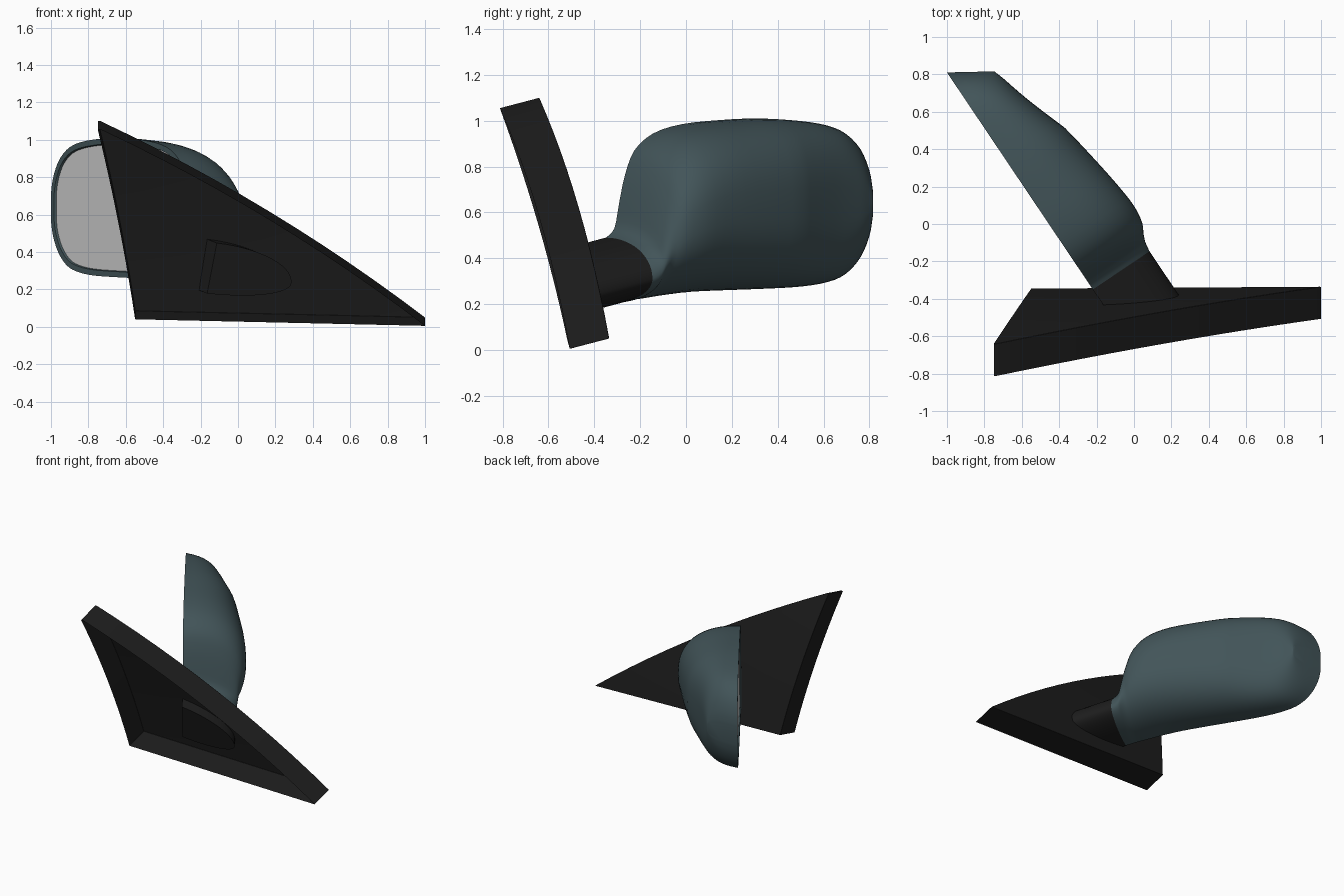
import bpy, bmesh, math
from mathutils import Vector

if "Cube" in bpy.data.objects:
    bpy.data.objects.remove(bpy.data.objects["Cube"])

P0 = Vector((-0.22, -0.35, 0))        # foot of the glass plane
D = Vector((-0.558, 0.83, 0))         # along the glass
N = Vector((0.83, 0.558, 0))          # depth behind the glass
M = 28                                # points around a section


def material(name, rgb):
    m = bpy.data.materials.new(name)
    m.diffuse_color = (*rgb, 1)
    m.use_nodes = True
    m.node_tree.nodes["Principled BSDF"].inputs["Base Color"].default_value = m.diffuse_color
    return m


def finish(bm, name, mat=None, angle=40, recalc=True):
    if recalc:
        bmesh.ops.recalc_face_normals(bm, faces=bm.faces)
    me = bpy.data.meshes.new(name)
    bm.to_mesh(me)
    bm.free()
    ob = bpy.data.objects.new(name, me)
    bpy.context.collection.objects.link(ob)
    if mat:
        me.materials.append(mat)
    bpy.ops.object.select_all(action='DESELECT')
    ob.select_set(True)
    bpy.context.view_layer.objects.active = ob
    bpy.ops.object.shade_smooth_by_angle(angle=math.radians(angle))
    return ob


def section(s, W, lo, hi, tip, e):
    # D-shaped section, flat on the glass side
    k = 0.64 * max(0, (s - 0.8) / 0.598)
    pts = []
    for i in range(M + 1):
        t = math.pi * (0.5 - i / M)
        w = W * max(0, math.cos(t)) ** e
        sn = math.sin(t)
        z = tip + abs(sn) ** e * ((hi - tip) if sn > 0 else (lo - tip))
        pts.append(P0 + D * (s - k * w) + N * w + Vector((0, 0, z)))
    return pts


def spline(rows, n):
    out = []
    for i in range(len(rows) - 1):
        a, b, c, d = (rows[min(max(j, 0), len(rows) - 1)] for j in range(i - 1, i + 3))
        for q in range(n):
            t = q / n
            out.append([0.5 * (2 * y + (z - x) * t + (2 * x - 5 * y + 4 * z - w) * t * t
                               + (3 * y - x - 3 * z + w) * t ** 3)
                        for x, y, z, w in zip(a, b, c, d)])
    return out + [rows[-1]]


def loft(bm, rings):
    vs = [[bm.verts.new(p) for p in r] for r in rings]
    for a, b in zip(vs, vs[1:]):
        for i in range(M):
            bm.faces.new((a[i], a[i + 1], b[i + 1], b[i]))
    return vs


teal = material("housing_paint", (0.055, 0.09, 0.1))
black = material("black_plastic", (0.012, 0.012, 0.012))

# Housing: position along glass, depth, bottom, top, deepest height, roundness
table = [
    (0.00, .365, .20, .49, .31, 1.0),
    (0.045, .372, .207, .53, .34, .97),
    (0.07, .38, .212, .64, .40, .93),
    (0.10, .393, .217, .76, .47, .90),
    (0.15, .418, .223, .87, .53, .87),
    (0.25, .432, .237, .945, .58, .84),
    (0.40, .420, .252, .985, .62, .82),
    (0.60, .392, .26, 1.003, .63, .80),
    (0.80, .358, .266, 1.01, .64, .78),
    (1.00, .312, .275, 1.0, .64, .75),
    (1.15, .275, .295, .98, .64, .72),
    (1.25, .252, .33, .945, .64, .70),
    (1.33, .234, .40, .88, .64, .68),
    (1.38, .219, .49, .79, .64, .65),
    (1.398, .214, .57, .71, .64, .60),
]
STEP = 3
bm = bmesh.new()
vs = loft(bm, [section(*r) for r in spline(table, STEP)])
bm.faces.new(vs[-1])
start = 2 * STEP
for a, b in zip(vs[:start], vs[1:start + 1]):
    bm.faces.new((a[0], b[0], b[-1], a[-1]))
opening = bm.faces.new([r[0] for r in vs[start:]] + [r[-1] for r in reversed(vs[start:])])
bmesh.ops.recalc_face_normals(bm, faces=bm.faces)
# Rim and shallow recess around the glass
bmesh.ops.inset_individual(bm, faces=[opening], thickness=0.03)
bmesh.ops.inset_individual(bm, faces=[opening], thickness=0.004, depth=-0.012)
glass_pts = [v.co.copy() for v in opening.verts]
bmesh.ops.delete(bm, geom=[opening], context='FACES_ONLY')
finish(bm, "mirror_housing", teal)

# Mirror glass
bm = bmesh.new()
bm.faces.new([bm.verts.new(p) for p in glass_pts])
bm.normal_update()
for f in bm.faces:
    if f.normal.dot(N) > 0:
        f.normal_flip()
finish(bm, "mirror_glass", recalc=False)

# Arm: joint section swept down through the mounting plate
run = Vector((0.558, -0.83, -0.22))
joint = section(*table[0])
end = [p + run * ((p.y + .395 + .286 * (p.z - .05)) / .893) for p in joint]
bm = bmesh.new()
vs = loft(bm, [joint, end])
bm.faces.new((vs[0][0], vs[1][0], vs[1][-1], vs[0][-1]))
bm.faces.new(vs[1])
finish(bm, "mirror_arm", black)

# Mounting plate: curved triangular face with a flange, open on the inner side
A, A2 = Vector((-0.75, -0.64, 1.10)), Vector((-0.735, -0.64, 1.10))
B, C = Vector((-0.55, -0.345, 0.085)), Vector((1.0, -0.335, 0.05))
ROWS, COLS = 12, 4
bm = bmesh.new()
grid = []
for r in range(ROWS + 1):
    t = r / ROWS
    q = 4 * t * (1 - t)
    left = B.lerp(A, t) + Vector((.012, .02, 0)) * q
    right = C.lerp(A2, t) + Vector((.03, .02, .045)) * q
    grid.append([bm.verts.new(left.lerp(right, c / COLS)) for c in range(COLS + 1)])
for a, b in zip(grid, grid[1:]):
    for c in range(COLS):
        bm.faces.new((a[c], b[c], b[c + 1], a[c + 1]))
rim = [e for e in bm.edges if e.is_boundary]
res = bmesh.ops.extrude_edge_only(bm, edges=rim)
bmesh.ops.translate(bm, vec=(0, -0.172, -0.045),
                    verts=[g for g in res["geom"] if isinstance(g, bmesh.types.BMVert)])
plate = finish(bm, "mounting_plate", black)
bev = plate.modifiers.new("edge_round", 'BEVEL')
bev.width = 0.012
bev.segments = 2
bev.limit_method = 'ANGLE'
bev.angle_limit = math.radians(40)
